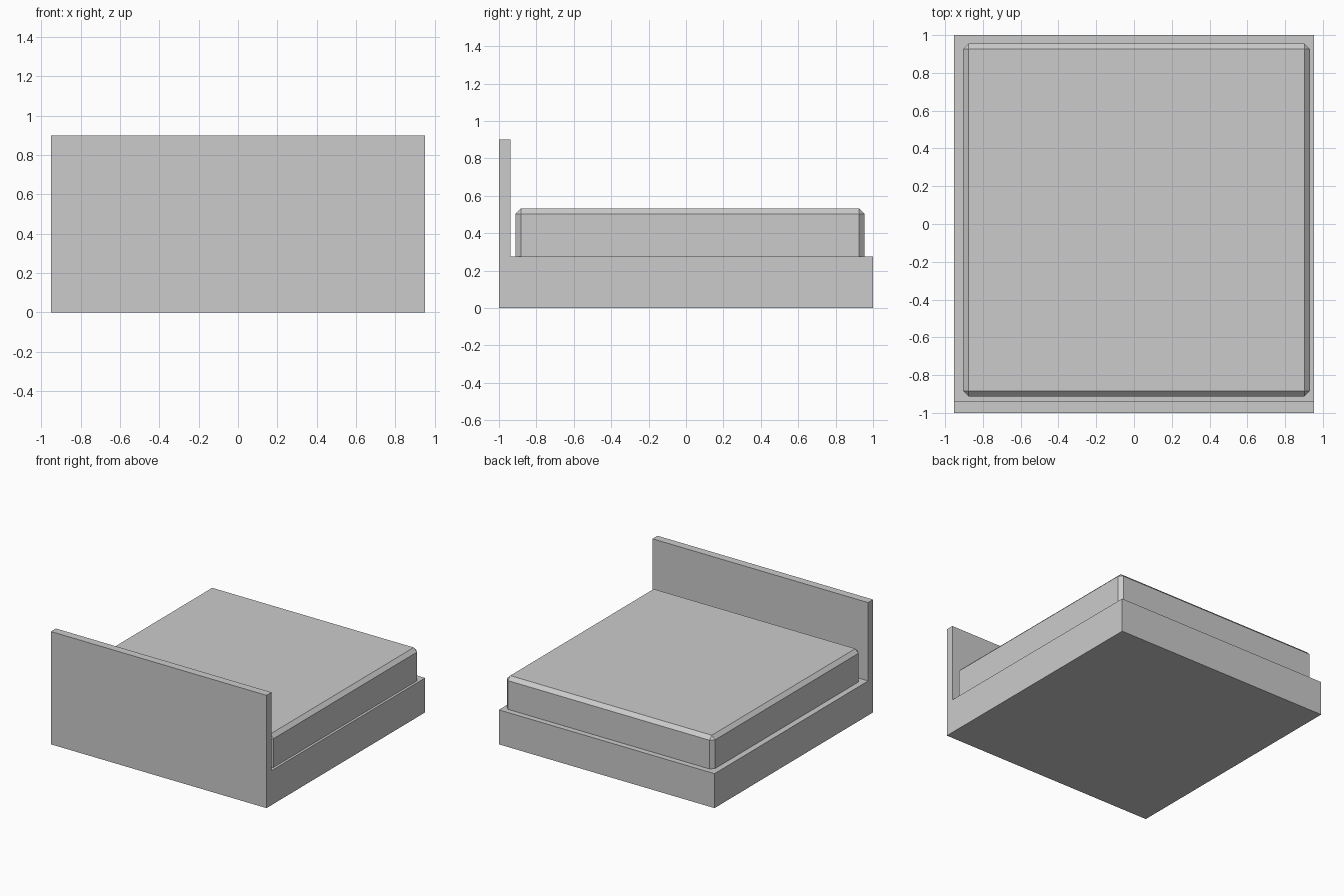
import bpy
import bmesh

if "Cube" in bpy.data.objects:
    bpy.data.objects.remove(bpy.data.objects["Cube"])


def add_object(name, bm):
    bmesh.ops.recalc_face_normals(bm, faces=bm.faces)
    mesh = bpy.data.meshes.new(name)
    bm.to_mesh(mesh)
    bm.free()
    obj = bpy.data.objects.new(name, mesh)
    bpy.context.collection.objects.link(obj)
    return obj


# Bed frame: L-shaped side profile (base + headboard) extruded across the width
HALF_W = 0.952
profile = [(-1, 0), (1, 0), (1, 0.275), (-0.937, 0.275), (-0.937, 0.9), (-1, 0.9)]
bm = bmesh.new()
side = bm.faces.new([bm.verts.new((-HALF_W, y, z)) for y, z in profile])
ext = bmesh.ops.extrude_face_region(bm, geom=[side])
moved = [v for v in ext["geom"] if isinstance(v, bmesh.types.BMVert)]
bmesh.ops.translate(bm, verts=moved, vec=(2 * HALF_W, 0, 0))
add_object("bed_frame", bm)

# Mattress: chamfered box, slightly off centre, its lower chamfer sunk in the base
low, high = (-0.905, -0.912, 0.24), (0.932, 0.955, 0.533)
bm = bmesh.new()
bmesh.ops.create_cube(bm, size=1)
for v in bm.verts:
    v.co = [(a + b) / 2 + c * (b - a) for a, b, c in zip(low, high, v.co)]
mattress = add_object("mattress", bm)
bevel = mattress.modifiers.new("chamfer", "BEVEL")
bevel.width = 0.029
bevel.segments = 1
